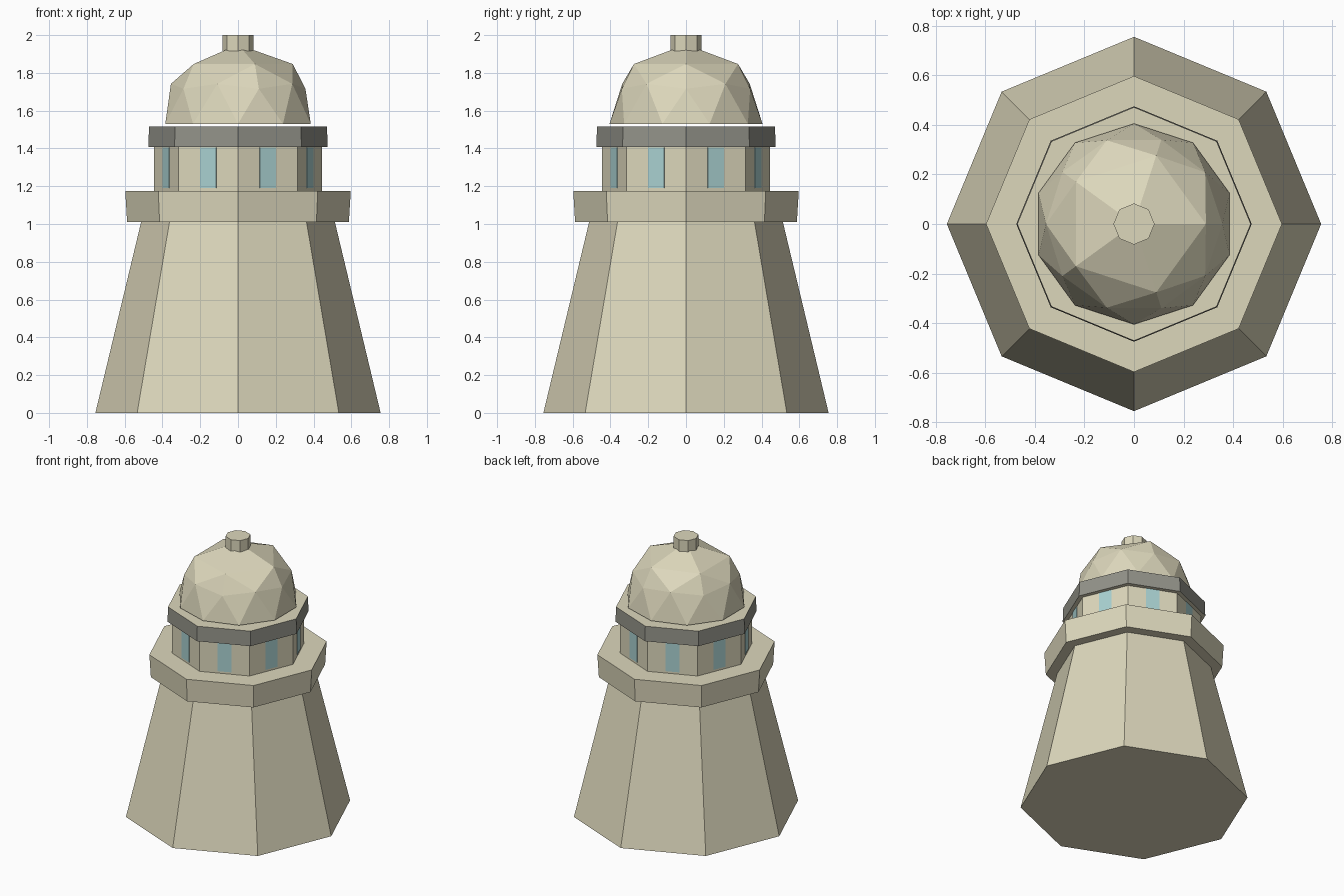
import bpy, bmesh, math
from mathutils import Matrix

if "Cube" in bpy.data.objects:
    bpy.data.objects.remove(bpy.data.objects["Cube"])


def material(name, rgb):
    m = bpy.data.materials.new(name)
    m.diffuse_color = (*rgb, 1)
    m.use_nodes = True
    m.node_tree.nodes["Principled BSDF"].inputs["Base Color"].default_value = m.diffuse_color
    return m


stone = material("warm_stone", (0.72, 0.68, 0.50))
grey = material("roof_grey", (0.29, 0.29, 0.25))
glass = material("window_blue", (0.40, 0.64, 0.64))


def finish(bm, name, *mats):
    me = bpy.data.meshes.new(name)
    bm.to_mesh(me)
    bm.free()
    for m in mats:
        me.materials.append(m)
    ob = bpy.data.objects.new(name, me)
    bpy.context.collection.objects.link(ob)
    return ob


def octagon(name, profile, mats, bottom=False, top=False):
    """Eight-sided lathe of (radius, z) points; steep faces take the last material."""
    bm = bmesh.new()
    rings = [[bm.verts.new((r * math.cos(i * math.pi / 4), r * math.sin(i * math.pi / 4), z))
              for i in range(8)] for r, z in profile]
    for a, b in zip(rings, rings[1:]):
        for i in range(8):
            j = (i + 1) % 8
            bm.faces.new((a[i], a[j], b[j], b[i]))
    if bottom:
        bm.faces.new(rings[0][::-1])
    if top:
        bm.faces.new(rings[-1])
    bm.normal_update()
    for f in bm.faces:
        if abs(f.normal.z) < 0.5:
            f.material_index = len(mats) - 1
    return finish(bm, name, *mats)


# Tapered tower, gallery, lantern room and roof band
octagon("tower", [(0.755, 0), (0.513, 1.01)], [stone], bottom=True)
octagon("gallery", [(0.513, 1.01), (0.587, 1.01), (0.597, 1.175), (0.445, 1.175)], [stone])
octagon("lantern_room", [(0.445, 1.175), (0.445, 1.407)], [stone])
octagon("roof_band", [(0.445, 1.407), (0.475, 1.407), (0.471, 1.515)], [stone, grey], top=True)

# One thin window plate on each lantern face
bm = bmesh.new()
apothem = 0.445 * math.cos(math.pi / 8)
for i in range(8):
    turn = Matrix.Rotation((i + 0.5) * math.pi / 4, 4, 'Z')
    place = Matrix.Translation((apothem, 0, 1.298))
    bmesh.ops.create_cube(bm, size=1, matrix=turn @ place @ Matrix.Diagonal((0.006, 0.092, 0.216, 1)))
finish(bm, "lantern_windows", glass)

# Faceted dome: half an icosphere with each ring moved to its own (radius, z)
rings = [(1.0, 0.0, 1.95), (0.851, 0.29, 1.847), (0.526, 0.355, 1.742),
         (0.447, 0.357, 1.716), (0.0, 0.405, 1.53)]
bm = bmesh.new()
bmesh.ops.create_icosphere(bm, subdivisions=2, radius=1)
bmesh.ops.delete(bm, geom=[v for v in bm.verts if v.co.z < -0.01], context='VERTS')
for v in bm.verts:
    level, r, z = min(rings, key=lambda k: abs(k[0] - v.co.z))
    a = math.atan2(v.co.y, v.co.x)
    v.co = (r * math.cos(a), r * math.sin(a), z)
finish(bm, "dome", stone)

# Small cap on the dome
octagon("dome_cap", [(0.083, 1.915), (0.083, 2.0)], [stone], top=True)
